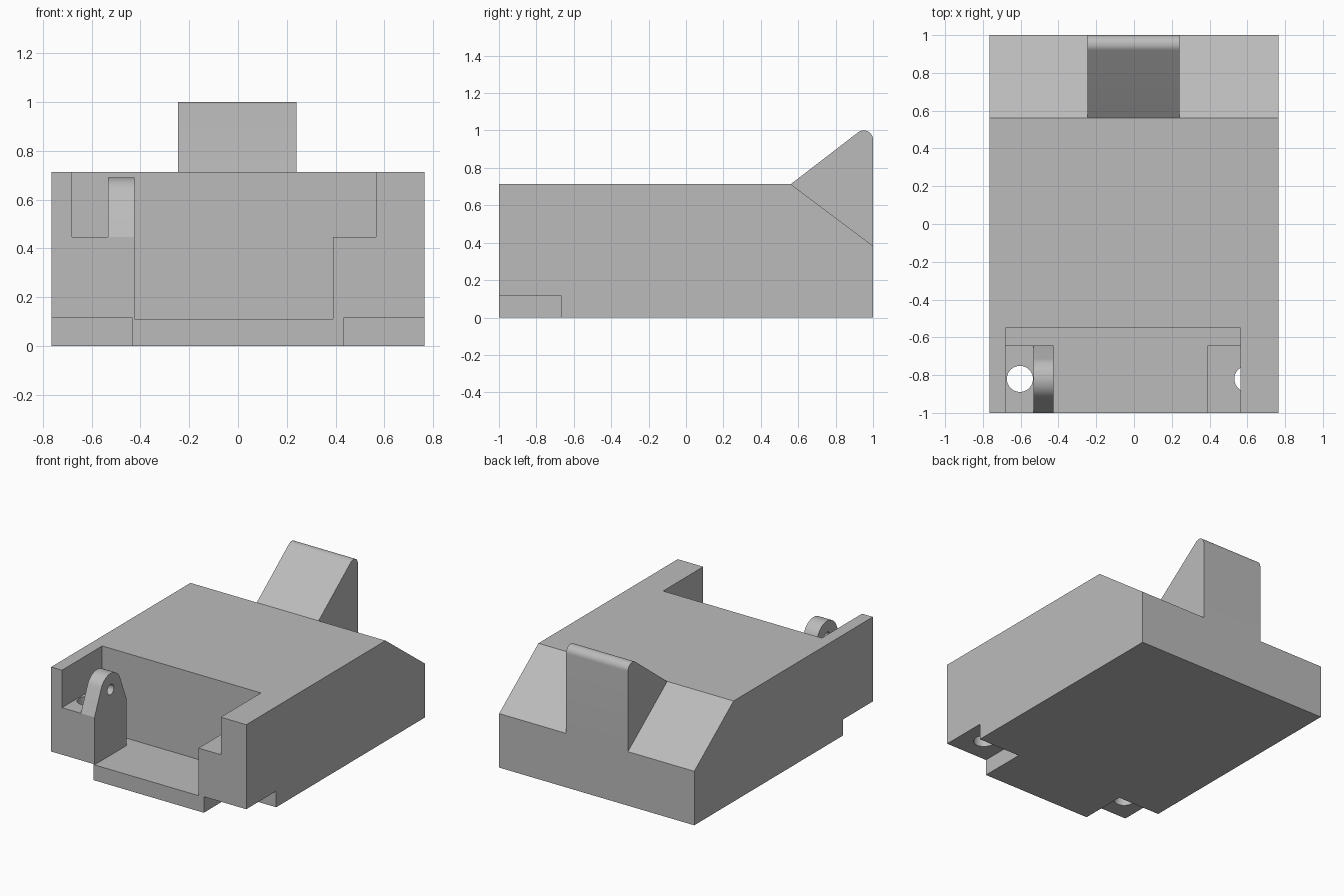
import bpy, bmesh, math
from mathutils import Vector, Matrix

if "Cube" in bpy.data.objects:
    bpy.data.objects.remove(bpy.data.objects["Cube"], do_unlink=True)

GREY = (0.5, 0.5, 0.5, 1)
mat = bpy.data.materials.new("plain grey")
mat.use_nodes = True
mat.diffuse_color = GREY
mat.node_tree.nodes["Principled BSDF"].inputs["Base Color"].default_value = GREY


def add_object(name, bm):
    bmesh.ops.recalc_face_normals(bm, faces=bm.faces)
    mesh = bpy.data.meshes.new(name)
    bm.to_mesh(mesh)
    bm.free()
    mesh.materials.append(mat)
    ob = bpy.data.objects.new(name, mesh)
    bpy.context.collection.objects.link(ob)
    return ob


def extrude_profile(name, points, x0, x1):
    """Solid with a (y, z) outline running from x0 to x1."""
    bm = bmesh.new()
    face = bm.faces.new([bm.verts.new((x0, y, z)) for y, z in points])
    ext = bmesh.ops.extrude_face_region(bm, geom=[face])
    verts = [v for v in ext["geom"] if isinstance(v, bmesh.types.BMVert)]
    bmesh.ops.translate(bm, verts=verts, vec=(x1 - x0, 0, 0))
    return add_object(name, bm)


def box(name, x0, x1, y0, y1, z0, z1):
    return extrude_profile(name, [(y0, z0), (y1, z0), (y1, z1), (y0, z1)], x0, x1)


def cylinder(name, center, radius, depth, axis="Z"):
    bm = bmesh.new()
    rot = Matrix.Rotation(math.pi / 2, 4, "Y") if axis == "X" else Matrix()
    bmesh.ops.create_cone(bm, cap_ends=True, segments=40, radius1=radius, radius2=radius,
                          depth=depth, matrix=Matrix.Translation(center) @ rot)
    return add_object(name, bm)


def arc(cy, cz, r, a0, a1, n=16):
    steps = [a0 + (a1 - a0) * i / n for i in range(n + 1)]
    return [(cy + r * math.cos(a), cz + r * math.sin(a)) for a in steps]


def cut(ob, cutters):
    """Subtract each cutter in turn, then discard it."""
    bpy.context.view_layer.objects.active = ob
    for c in cutters:
        c.hide_render = True
        mod = ob.modifiers.new("cut", "BOOLEAN")
        mod.operation, mod.solver, mod.object = "DIFFERENCE", "EXACT", c
        bpy.ops.object.modifier_apply(modifier=mod.name)
        bpy.data.objects.remove(c, do_unlink=True)


# Main housing with a sloped rear edge
W, TOP, FLOOR, LEDGE, NOTCH = 0.765, 0.713, 0.11, 0.447, 0.114
LEFT, RIGHT, SHELF_BACK, HOLE_Y = -0.68, 0.565, -0.643, -0.82
body = extrude_profile("housing", [(-1, 0), (1, 0), (1, 0.383), (0.56, TOP), (-1, TOP)], -W, W)

# Front pocket, shelf cut-outs, underside notches and mounting holes
cut(body, [
    box("pocket_upper", LEFT, RIGHT, -1.1, -0.55, LEDGE, 1),
    box("pocket_slot", LEFT, RIGHT, SHELF_BACK, -0.55, FLOOR, 1),
    box("pocket_center", -0.425, 0.39, -1.1, -0.6, FLOOR, 1),
    box("notch_right", -1, -0.432, -1.1, -0.665, -0.1, NOTCH),
    box("notch_left", 0.432, 1, -1.1, -0.665, -0.1, NOTCH),
    cylinder("hole_right", (-0.604, HOLE_Y, LEDGE / 2), 0.069, LEDGE),
    cylinder("hole_left", (0.6, HOLE_Y, LEDGE / 2), 0.069, LEDGE),
])

# Rear wedge with a rounded crest
crest = arc(0.95, 0.95, 0.05, 0, math.pi / 2 + math.atan(0.75))
wedge = extrude_profile("rear_wedge", [(0.56, TOP), (1, 0.383)] + crest, -0.245, 0.24)

# Hinge lug: straight flanks tangent to a round top
r, cz, half = 0.115, 0.575, -0.82 - -1
to_base = Vector((half, LEDGE - cz))
tangent = math.atan2(to_base.y, to_base.x) + math.acos(r / to_base.length)
lug = extrude_profile(
    "hinge_lug",
    [(HOLE_Y - half, LEDGE), (SHELF_BACK, LEDGE)] + arc(HOLE_Y, cz, r, tangent, math.pi - tangent, 24),
    -0.532, -0.425)
cut(lug, [cylinder("pin_hole", (-0.48, HOLE_Y, cz), 0.036, 0.4, "X")])

# Smooth the rounded surfaces, keep the edges sharp
bpy.ops.object.select_all(action="DESELECT")
for ob in (body, wedge, lug):
    ob.select_set(True)
bpy.context.view_layer.objects.active = body
bpy.ops.object.shade_smooth_by_angle(angle=math.radians(25))
